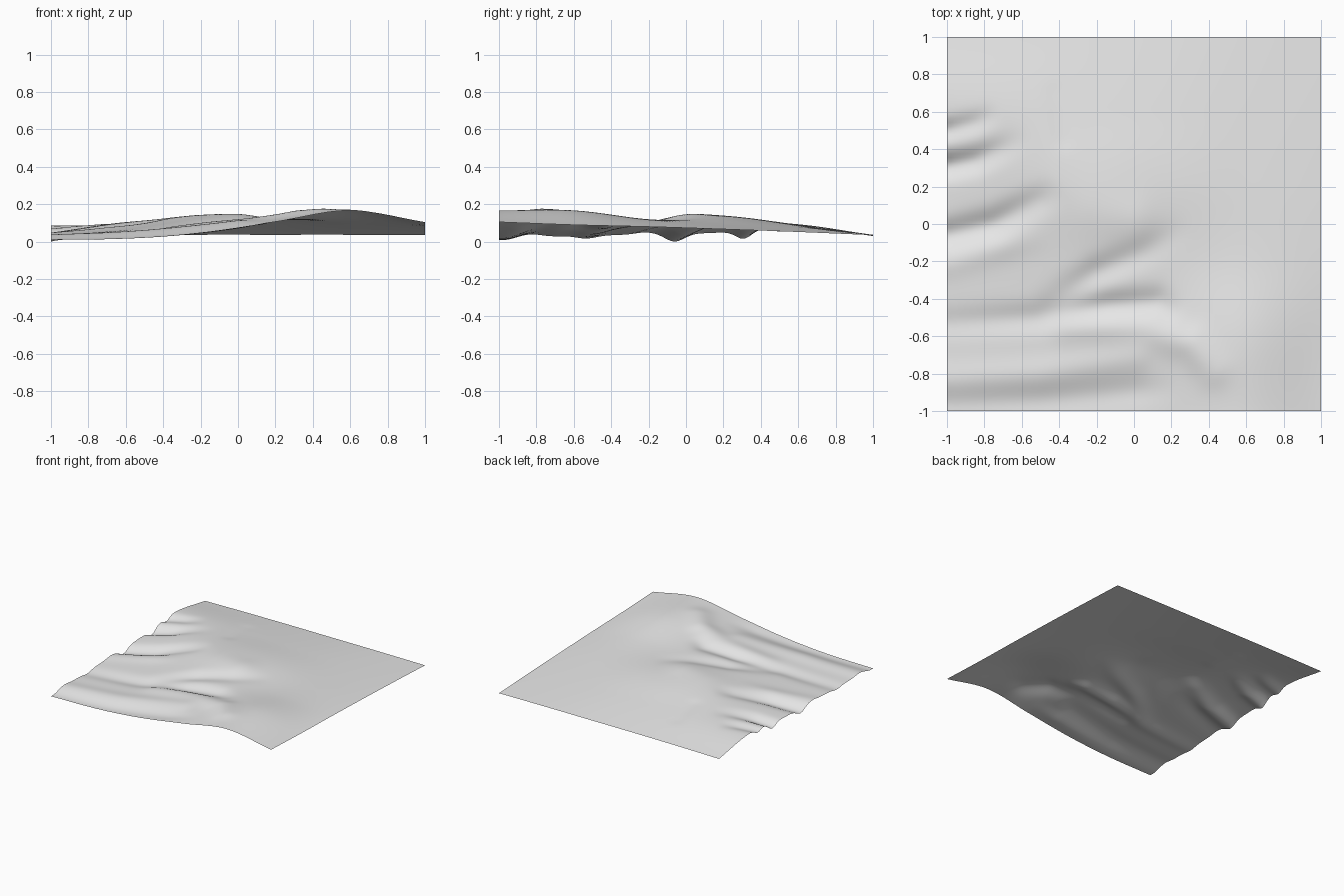
import bpy
import bmesh
import math
from mathutils import Vector

cube = bpy.data.objects.get("Cube")
if cube:
    bpy.data.objects.remove(cube, do_unlink=True)

CELLS = 96

# Broad land form: heights in thousandths, one section per step in x, front to back
SECTIONS = [
    (25, 35, 45, 55, 92, 35),
    (32, 55, 75, 108, 98, 40),
    (58, 92, 120, 142, 95, 42),
    (112, 128, 122, 125, 85, 42),
    (172, 172, 122, 95, 68, 42),
    (110, 95, 85, 72, 57, 40),
]

# Strokes that raise or carve the land: width, then points (x, y, height)
SPURS = [
    (0.08, [(-1, -.83, .015), (-.5, -.8, .018), (0, -.72, .015)]),
    (0.09, [(-.35, -.53, .015), (.05, -.57, .015), (.3, -.64, .03), (.42, -.78, .02)]),
    (0.07, [(-1, -.22, .01), (-.7, -.12, .012), (-.45, -.05, 0)]),
    (0.13, [(-.2, .05, .008), (0, .02, .018)]),
]
VALLEYS = [
    (0.07, [(-1, -.97, -.012), (-.5, -.95, -.015), (0, -.9, -.015), (.25, -.88, 0)]),
    (0.07, [(-1, -.53, -.015), (-.5, -.5, -.025), (-.15, -.44, -.04), (.12, -.42, -.03), (.25, -.5, 0)]),
    (0.07, [(-.45, -.42, -.01), (-.2, -.26, -.03), (.05, -.15, -.015), (.3, 0, 0)]),
    (0.07, [(-1, -.06, -.042), (-.75, 0, -.04), (-.5, .13, -.02), (-.4, .2, 0)]),
    (0.06, [(-1, .31, -.045), (-.85, .34, -.038), (-.65, .43, -.008)]),
    (0.05, [(-1, .5, -.03), (-.85, .54, -.022), (-.72, .6, 0)]),
    (0.05, [(-.42, .7, -.004), (-.38, .45, -.006)]),
]


def smooth_sample(values, position):
    """Smooth curve through evenly spaced values, position from -1 to 1."""
    last = len(values) - 1
    t = (position + 1) / 2 * last
    i = min(int(t), last - 1)
    t -= i
    b, c = values[i], values[i + 1]
    a = values[i - 1] if i > 0 else 2 * b - c
    d = values[i + 2] if i + 2 <= last else 2 * c - b
    return b + t / 2 * (c - a + t * (2 * a - 5 * b + 4 * c - d + t * (3 * (b - c) + d - a)))


def stroke_height(x, y, width, path):
    """Soft ridge or groove that follows a path."""
    point = Vector((x, y))
    nearest, amount = 10.0, 0.0
    for start, end in zip(path, path[1:]):
        a, b = Vector(start[:2]), Vector(end[:2])
        t = (point - a).dot(b - a) / (b - a).length_squared
        t = max(0.0, min(1.0, t))
        distance = (point - a.lerp(b, t)).length
        if distance < nearest:
            nearest = distance
            amount = start[2] + t * (end[2] - start[2])
    return amount * math.exp(-(nearest / width) ** 2)


def land_height(x, y):
    broad = smooth_sample([smooth_sample(s, y) for s in SECTIONS], x) / 1000
    return broad + sum(stroke_height(x, y, w, p) for w, p in SPURS + VALLEYS)


# Terrain sheet
bm = bmesh.new()
bmesh.ops.create_grid(bm, x_segments=CELLS, y_segments=CELLS, size=1)
for v in bm.verts:
    x = max(-1.0, min(1.0, v.co.x))
    y = max(-1.0, min(1.0, v.co.y))
    v.co.z = land_height(x, y)

# Soften the joins between strokes, then rest the lowest point on the ground
inner = [v for v in bm.verts if not v.is_boundary]
for _ in range(3):
    bmesh.ops.smooth_vert(bm, verts=inner, factor=0.5, use_axis_z=True)
lowest = min(v.co.z for v in bm.verts)
for v in bm.verts:
    v.co.z -= lowest
for f in bm.faces:
    f.smooth = True

mesh = bpy.data.meshes.new("terrain")
bm.to_mesh(mesh)
bm.free()
terrain = bpy.data.objects.new("terrain", mesh)
bpy.context.scene.collection.objects.link(terrain)

# Plain grey ground
grey = bpy.data.materials.new("light_grey")
grey.use_nodes = True
colour = (0.8, 0.8, 0.8, 1)
grey.diffuse_color = colour
grey.node_tree.nodes["Principled BSDF"].inputs["Base Color"].default_value = colour
mesh.materials.append(grey)
